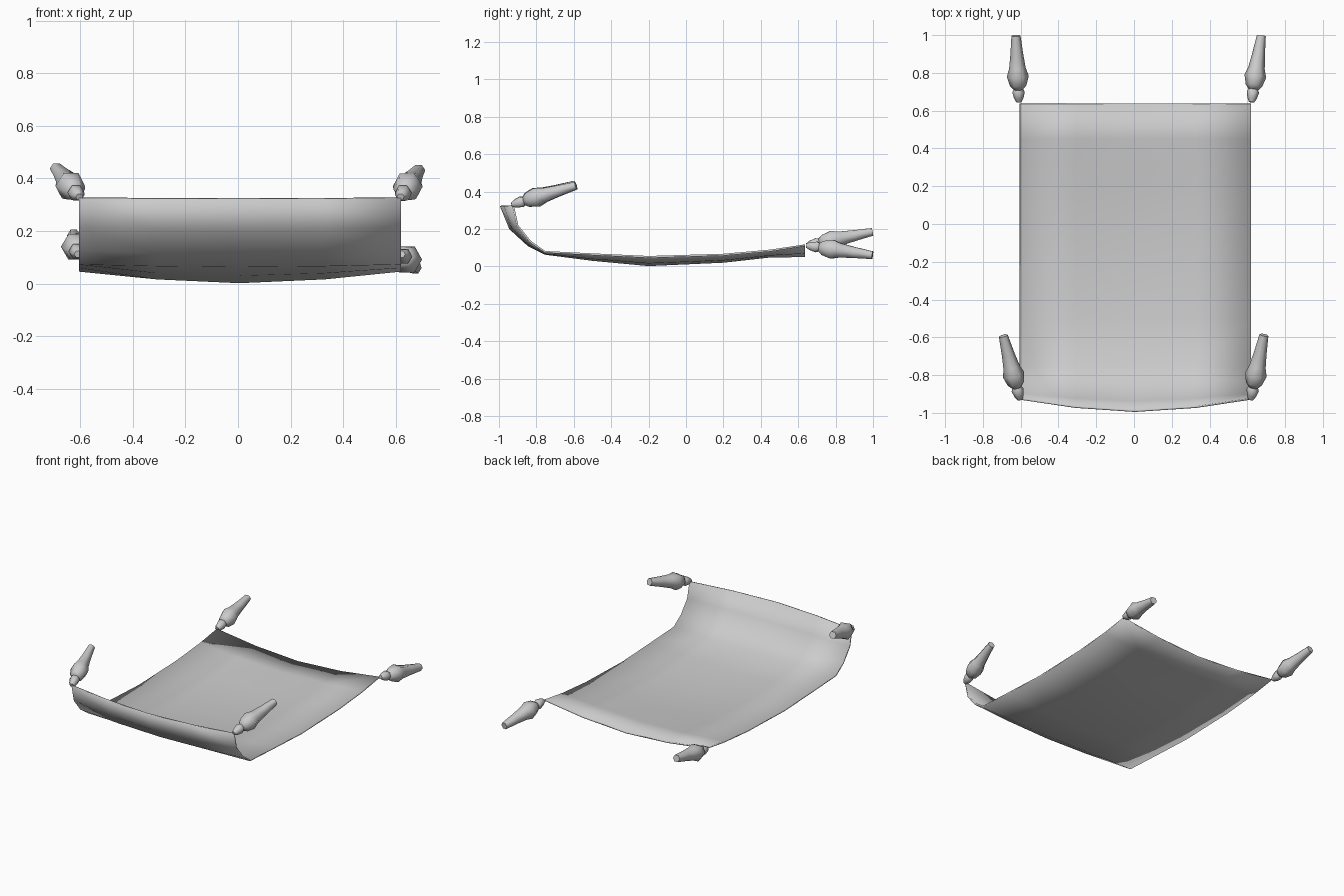
import bpy, bmesh, math
from mathutils import Vector

if "Cube" in bpy.data.objects:
    bpy.data.objects.remove(bpy.data.objects["Cube"])

gray = bpy.data.materials.new("soft gray")
gray.diffuse_color = (0.6, 0.6, 0.6, 1)
gray.use_nodes = True
gray.node_tree.nodes["Principled BSDF"].inputs["Base Color"].default_value = gray.diffuse_color


def finish(bm, name, angle):
    mesh = bpy.data.meshes.new(name)
    bmesh.ops.recalc_face_normals(bm, faces=bm.faces) if name != "carpet" else None
    bm.to_mesh(mesh)
    bm.free()
    mesh.materials.append(gray)
    ob = bpy.data.objects.new(name, mesh)
    bpy.context.collection.objects.link(ob)
    bpy.ops.object.select_all(action='DESELECT')
    ob.select_set(True)
    bpy.context.view_layer.objects.active = ob
    bpy.ops.object.shade_smooth_by_angle(angle=math.radians(angle))
    return ob


# Carpet: underside profiles (y, z) at the middle and at the side edges
middle = [(-0.995, .322), (-.945, .20), (-.845, .108), (-.755, .063), (-.5, .03),
          (-.2, .002), (.2, .02), (.45, .048), (.637, .05)]
edge = [(-.93, .325), (-.905, .215), (-.835, .128), (-.755, .073), (-.5, .06),
        (-.2, .046), (.2, .058), (.45, .08), (.637, .108)]
columns = [(-.605, 1), (-.31, .33), (.005, 0), (.33, .33), (.62, 1)]  # x, lift

bm = bmesh.new()
grid = []
for m, e in zip(middle, edge):
    grid.append([bm.verts.new((x, m[0] + (e[0] - m[0]) * t, m[1] + (e[1] - m[1]) * t))
                 for x, t in columns])
for a, b in zip(grid, grid[1:]):
    for i in range(len(columns) - 1):
        bm.faces.new((a[i], a[i + 1], b[i + 1], b[i]))
carpet = finish(bm, "carpet", 40)
thick = carpet.modifiers.new("thickness", 'SOLIDIFY')
thick.thickness = 0.01
thick.offset = 1

# Corner tassels: knot and flared tail turned around an axis (distance share, radius)
knot = [(0, .014), (.06, .025), (.15, .033), (.21, .022)]
tail = [(.19, .026), (.25, .044), (.39, .058), (.51, .044), (.72, .034), (1, .024)]


def turned(name, profile, start, end):
    start, end = Vector(start), Vector(end)
    axis = end - start
    rot = axis.to_track_quat('Z', 'Y')
    bm = bmesh.new()
    n = 6
    rings = []
    for s, r in profile:
        rings.append([bm.verts.new(start + axis * s + rot @ Vector(
            (r * math.cos(k * math.tau / n), r * math.sin(k * math.tau / n), 0)))
            for k in range(n)])
    for a, b in zip(rings, rings[1:]):
        for k in range(n):
            bm.faces.new((a[k], a[(k + 1) % n], b[(k + 1) % n], b[k]))
    bm.faces.new(rings[0])
    bm.faces.new(rings[-1])
    finish(bm, name, 61)


tassels = {
    "back_left": ((-.609, .645, .112), (-.625, .997, .185)),
    "back_right": ((.622, .645, .112), (.674, .997, .06)),
    "front_left": ((-.603, -.93, .33), (-.692, -.592, .438)),
    "front_right": ((.618, -.93, .33), (.688, -.588, .432)),
}
for name, (start, end) in tassels.items():
    turned(name + "_tassel_knot", knot, start, end)
    turned(name + "_tassel_tail", tail, start, end)
